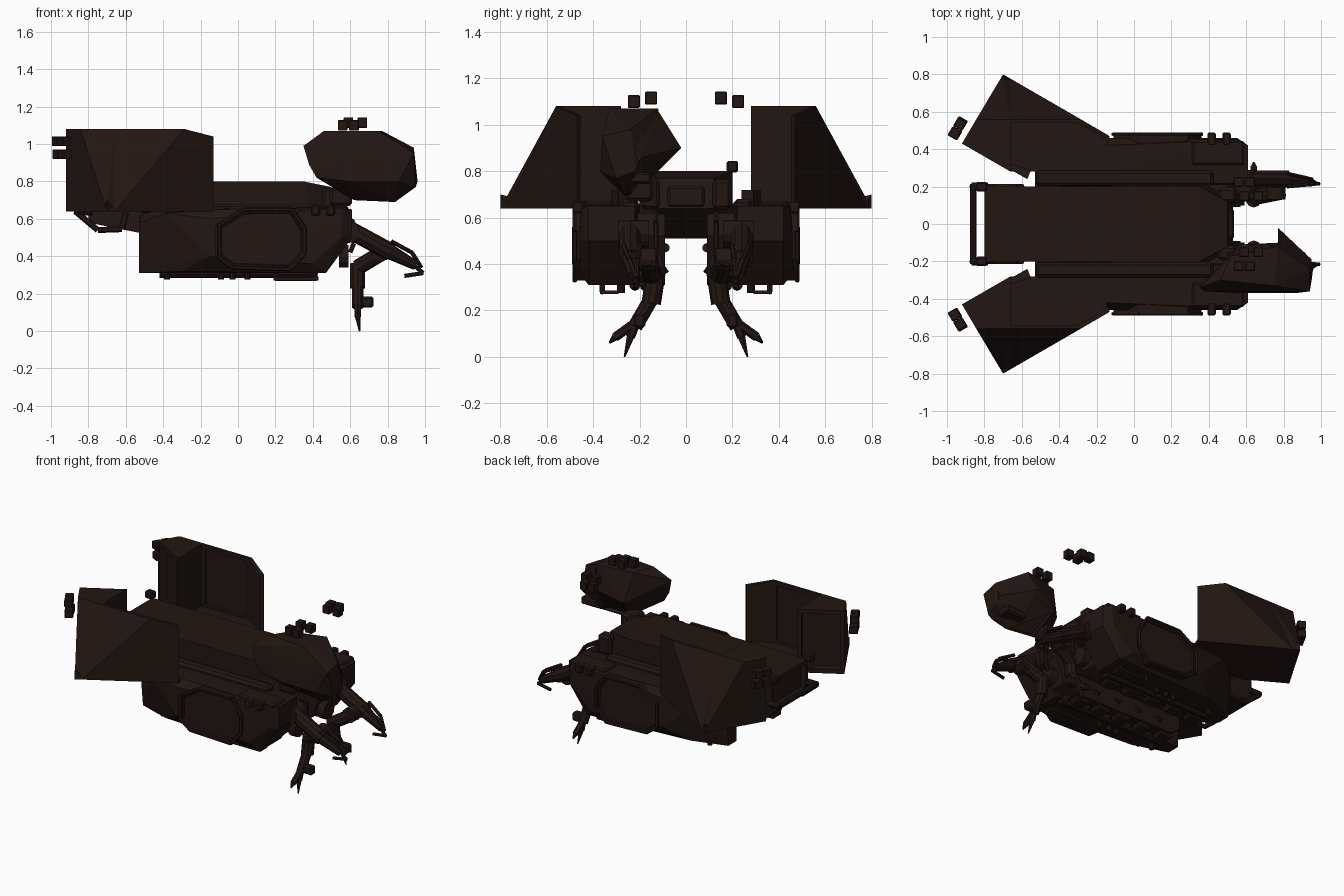
import bpy, bmesh, math
from mathutils import Vector, Matrix

mat = bpy.data.materials.new("dark_hull_paint")
mat.diffuse_color = (0.016, 0.008, 0.006, 1)


def finish(name, bm):
    bmesh.ops.recalc_face_normals(bm, faces=bm.faces)
    me = bpy.data.meshes.new(name)
    bm.to_mesh(me)
    bm.free()
    me.materials.append(mat)
    ob = bpy.data.objects.new(name, me)
    bpy.context.collection.objects.link(ob)
    return ob


def hull(name, pts, s=1, recess=None, thick=0.04, depth=-0.03):
    """Faceted solid around points; optionally recess faces looking along given directions."""
    bm = bmesh.new()
    for p in pts:
        bm.verts.new((p[0], p[1] * s, p[2]))
    bmesh.ops.convex_hull(bm, input=bm.verts[:])
    bmesh.ops.dissolve_limit(bm, angle_limit=0.02, verts=bm.verts[:], edges=bm.edges[:])
    bmesh.ops.recalc_face_normals(bm, faces=bm.faces)
    for d in recess or []:
        d = Vector((d[0], d[1] * s, d[2])).normalized()
        f = max(bm.faces, key=lambda f: f.normal.dot(d))
        bmesh.ops.inset_individual(bm, faces=[f], thickness=thick, depth=0)
        bmesh.ops.inset_individual(bm, faces=[f], thickness=0.004, depth=depth)
    return finish(name, bm)


def box(name, c, d, s=1, rot=0, bev=0.0):
    bm = bmesh.new()
    m = (Matrix.Translation((c[0], c[1] * s, c[2])) @ Matrix.Rotation(rot * s, 4, 'Z')
         @ Matrix.Diagonal((*d, 1)))
    bmesh.ops.create_cube(bm, size=1, matrix=m)
    if bev:
        bmesh.ops.bevel(bm, geom=bm.edges[:], offset=bev, segments=1, affect='EDGES')
    return finish(name, bm)


def rod(name, a, b, r, s=1, r2=None, n=10):
    a, b = Vector((a[0], a[1] * s, a[2])), Vector((b[0], b[1] * s, b[2]))
    bm = bmesh.new()
    m = Matrix.Translation((a + b) / 2) @ (b - a).to_track_quat('Z', 'Y').to_matrix().to_4x4()
    bmesh.ops.create_cone(bm, cap_ends=True, segments=n, radius1=r, radius2=r if r2 is None else r2,
                          depth=(b - a).length, matrix=m)
    return finish(name, bm)


def path(name, pts, r, s=1, closed=False):
    pts = pts + [pts[0]] if closed else pts
    for a, b in zip(pts, pts[1:]):
        rod(name, a, b, r, s, n=6)


def prism(profile, y0, y1):
    return [(x, y, z) for x, z in profile for y in (y0, y1)]


def slab(plan, z0, z1):
    return [(x, y, z) for x, y in plan for z in (z0, z1)]


# central spine hull, tapered nose
hull("spine_hull", [(x, y * t, z) for t in (1, -1) for x, y, z in [
    (-0.80, 0.20, 0.58), (-0.80, 0.20, 0.80), (0.35, 0.20, 0.80),
    (0.50, 0.12, 0.77), (0.53, 0.12, 0.64), (0.40, 0.20, 0.62), (0.38, 0.20, 0.51),
    (-0.45, 0.20, 0.51)]], recess=[(-1, 0, 0)])
box("nose_plate", (0.51, 0, 0.69), (0.05, 0.16, 0.09), bev=0.01)
rod("rear_cross_bar", (-0.86, -0.2, 0.64), (-0.86, 0.2, 0.64), 0.018)

for s in (1, -1):
    # side hull, narrowing towards the back
    hull("side_hull", [
        (-0.53, 0.20, 0.31), (-0.53, 0.29, 0.31), (-0.53, 0.32, 0.58), (-0.50, 0.20, 0.65),
        (-0.53, 0.20, 0.60), (-0.30, 0.38, 0.32), (-0.15, 0.46, 0.40), (-0.15, 0.46, 0.60),
        (-0.15, 0.42, 0.65), (-0.38, 0.42, 0.63),
        (0.56, 0.45, 0.66), (0.61, 0.42, 0.65), (0.61, 0.42, 0.50), (0.47, 0.42, 0.31),
        (0.40, 0.46, 0.36), (0.55, 0.46, 0.50), (0.61, 0.22, 0.65), (0.61, 0.22, 0.50),
        (0.47, 0.20, 0.31)], s)
    box("hull_shoulder", (-0.05, 0.245, 0.655), (0.95, 0.08, 0.05), s, bev=0.015)
    box("front_block", (0.45, 0.38, 0.655), (0.28, 0.13, 0.03), s, bev=0.01)
    # framed side door
    door = [(-0.11, 0.40), (-0.03, 0.34), (0.28, 0.33), (0.36, 0.42), (0.36, 0.54),
            (0.29, 0.65), (0.03, 0.65), (-0.11, 0.56)]
    hull("side_door", prism(door, 0.42, 0.475), s, recess=[(0, 1, 0)], thick=0.02, depth=-0.012)
    path("door_frame", [(x, 0.48, z) for x, z in door], 0.011, s, True)
    for x in (0.415, 0.495):
        box("shoulder_thruster", (x, 0.455, 0.645), (0.045, 0.07, 0.055), s, bev=0.008)
    # landing skid and belly nubs
    path("skid", [(0.20, 0.36, 0.32), (0.20, 0.36, 0.28), (0.42, 0.36, 0.28), (0.40, 0.36, 0.32)],
         0.012, s)
    box("skid_pad", (0.31, 0.33, 0.278), (0.24, 0.08, 0.014), s)
    for x in (-0.38, -0.09, -0.03, 0.05):
        rod("belly_nub", (x, 0.28, 0.33), (x, 0.28, 0.275), 0.017, s)
    # inner machinery under the spine
    hull("inner_nacelle", prism([(-0.45, 0.36), (-0.45, 0.60), (0.50, 0.62), (0.57, 0.52),
                                 (0.50, 0.35), (0.40, 0.31), (-0.38, 0.31)], 0.09, 0.21), s)
    rod("belly_pipe", (-0.42, 0.22, 0.31), (0.42, 0.22, 0.31), 0.025, s)
    rod("inner_pipe", (-0.40, 0.09, 0.47), (0.45, 0.09, 0.47), 0.02, s)
    for i in range(5):
        x = -0.36 + 0.17 * i
        box("belly_box", (x, 0.15, 0.305), (0.10, 0.09, 0.04), s, bev=0.01)
        rod("belly_tank", (x + 0.08, 0.09, 0.39), (x + 0.08, 0.20, 0.31), 0.028, s)
    rod("nacelle_ring", (0.54, 0.16, 0.40), (0.59, 0.16, 0.40), 0.06, s, n=12)
    path("front_handrail", [(0.60, 0.13, 0.42), (0.62, 0.13, 0.47), (0.62, 0.13, 0.58),
                            (0.57, 0.13, 0.62)], 0.012, s)
    box("nose_cheek", (0.50, 0.155, 0.70), (0.10, 0.08, 0.13), s, bev=0.015)

    # flared rear pod: solid back block, then an open bay behind a sloped outer wall
    hull("pod_back_block", [
        (-0.92, 0.43, 0.64), (-0.70, 0.80, 0.64), (-0.66, 0.777, 0.64), (-0.66, 0.28, 0.64),
        (-0.92, 0.43, 1.08), (-0.843, 0.56, 1.08), (-0.66, 0.56, 1.08), (-0.66, 0.28, 1.08)],
        s, recess=[(-0.5, -0.87, 0)], depth=-0.05)
    hull("pod_outer_wall", slab([(-0.66, 0.54), (-0.29, 0.54), (-0.285, 0.56)], 0.64, 1.08)
         + [(-0.66, 0.56, 1.08), (-0.66, 0.777, 0.64)], s, recess=[(0, -1, 0)], depth=-0.012)
    hull("pod_front_wall", slab([(-0.30, 0.54), (-0.285, 0.56)], 0.64, 1.08)
         + slab([(-0.15, 0.455), (-0.13, 0.47)], 0.64, 1.04), s)
    hull("pod_floor", slab([(-0.66, 0.28), (-0.66, 0.55), (-0.285, 0.55), (-0.13, 0.47),
                            (-0.20, 0.32), (-0.20, 0.28)], 0.64, 0.652), s)
    hull("pod_corner_flange", [(-0.70, 0.80, 0.64), (-0.70, 0.80, 0.70), (-0.73, 0.74, 0.64),
                               (-0.65, 0.76, 0.64), (-0.70, 0.76, 0.69)], s)
    hull("pod_hinge", slab([(-0.75, 0.34), (-0.57, 0.24), (-0.55, 0.29), (-0.66, 0.32)],
                           0.645, 0.72), s)
    for x, y, z in ((-0.96, 0.485, 1.015), (-0.93, 0.535, 1.015), (-0.955, 0.485, 0.945),
                    (-0.925, 0.54, 0.945)):
        box("rear_thruster", (x, y, z), (0.055, 0.055, 0.052), s, rot=math.radians(-30), bev=0.004)
    # rear tow frame
    path("tow_frame", [(-0.87, 0.20, 0.64), (-0.75, 0.20, 0.54), (-0.62, 0.20, 0.545),
                       (-0.60, 0.20, 0.63)], 0.016, s)
    rod("bar_mount", (-0.87, 0.20, 0.64), (-0.78, 0.20, 0.64), 0.022, s)
    box("rear_lamp", (-0.815, 0.20, 0.82), (0.06, 0.05, 0.05), s, bev=0.008)

    # floating nose thrusters
    for x, y, z in ((0.56, 0.225, 1.10), (0.62, 0.225, 1.10), (0.59, 0.15, 1.115),
                    (0.665, 0.15, 1.115)):
        box("nose_thruster", (x, y, z), (0.052, 0.052, 0.056), s, bev=0.004)

    # manipulator: shoulder, boom, wrist frame
    rod("shoulder_joint", (0.59, 0.16, 0.53), (0.59, 0.29, 0.53), 0.06, s, n=12)
    rod("boom", (0.58, 0.24, 0.55), (0.82, 0.24, 0.42), 0.048, s)
    rod("boom_tip", (0.80, 0.24, 0.43), (0.95, 0.225, 0.35), 0.042, s, 0.025)
    for y in (0.20, 0.27):
        path("tip_guard", [(0.82, y, 0.48), (0.93, y * 0.5 + 0.11, 0.42), (0.98, 0.215, 0.34)],
             0.011, s)
    path("tip_claw", [(0.93, 0.22, 0.36), (0.99, 0.215, 0.31), (0.89, 0.22, 0.295)], 0.011, s)
    # lower arm with claw
    rod("elbow", (0.76, 0.13, 0.42), (0.76, 0.24, 0.42), 0.05, s, n=12)
    rod("forearm", (0.79, 0.17, 0.43), (0.64, 0.14, 0.34), 0.042, s)
    rod("wrist", (0.64, 0.13, 0.36), (0.64, 0.15, 0.23), 0.042, s)
    rod("hand", (0.64, 0.15, 0.25), (0.64, 0.22, 0.13), 0.032, s)
    box("hand_motor", (0.69, 0.20, 0.155), (0.07, 0.05, 0.06), s, bev=0.01)
    for x, y, z in ((0.64, 0.33, 0.06), (0.65, 0.265, 0.0)):
        k = (0.64, y - 0.025, 0.085)
        rod("finger_base", (0.64, 0.215, 0.15), k, 0.02, s, n=6)
        rod("finger_tip", k, (x, y, z), 0.017, s, 0.004, 6)

# faceted cockpit hatch with a side fin, only on the near side
hull("cockpit_hatch", [
    (0.35, -0.34, 0.99), (0.38, -0.36, 0.89), (0.46, -0.30, 1.07), (0.52, -0.17, 1.06),
    (0.77, -0.12, 1.07), (0.75, -0.33, 1.07), (0.94, -0.24, 0.98), (0.94, -0.36, 0.95),
    (0.77, -0.10, 0.90), (0.93, -0.19, 0.86), (0.96, -0.22, 0.80), (0.95, -0.30, 0.77),
    (0.84, -0.26, 0.69), (0.62, -0.24, 0.70), (0.42, -0.36, 0.82), (0.60, -0.37, 0.80),
    (0.86, -0.37, 0.80), (0.56, -0.11, 0.86)], recess=[(0, 0.5, -0.85)], thick=0.02, depth=-0.02)
hull("hatch_fin", [(0.77, -0.02, 0.90), (0.77, -0.12, 1.06), (0.77, -0.16, 0.76),
                   (0.95, -0.19, 0.86), (0.93, -0.25, 0.97), (0.93, -0.25, 0.78)])
box("hatch_hinge", (0.55, -0.20, 0.72), (0.12, 0.12, 0.10), bev=0.015)
box("hatch_step", (0.84, -0.20, 0.77), (0.16, 0.10, 0.05), bev=0.01)
